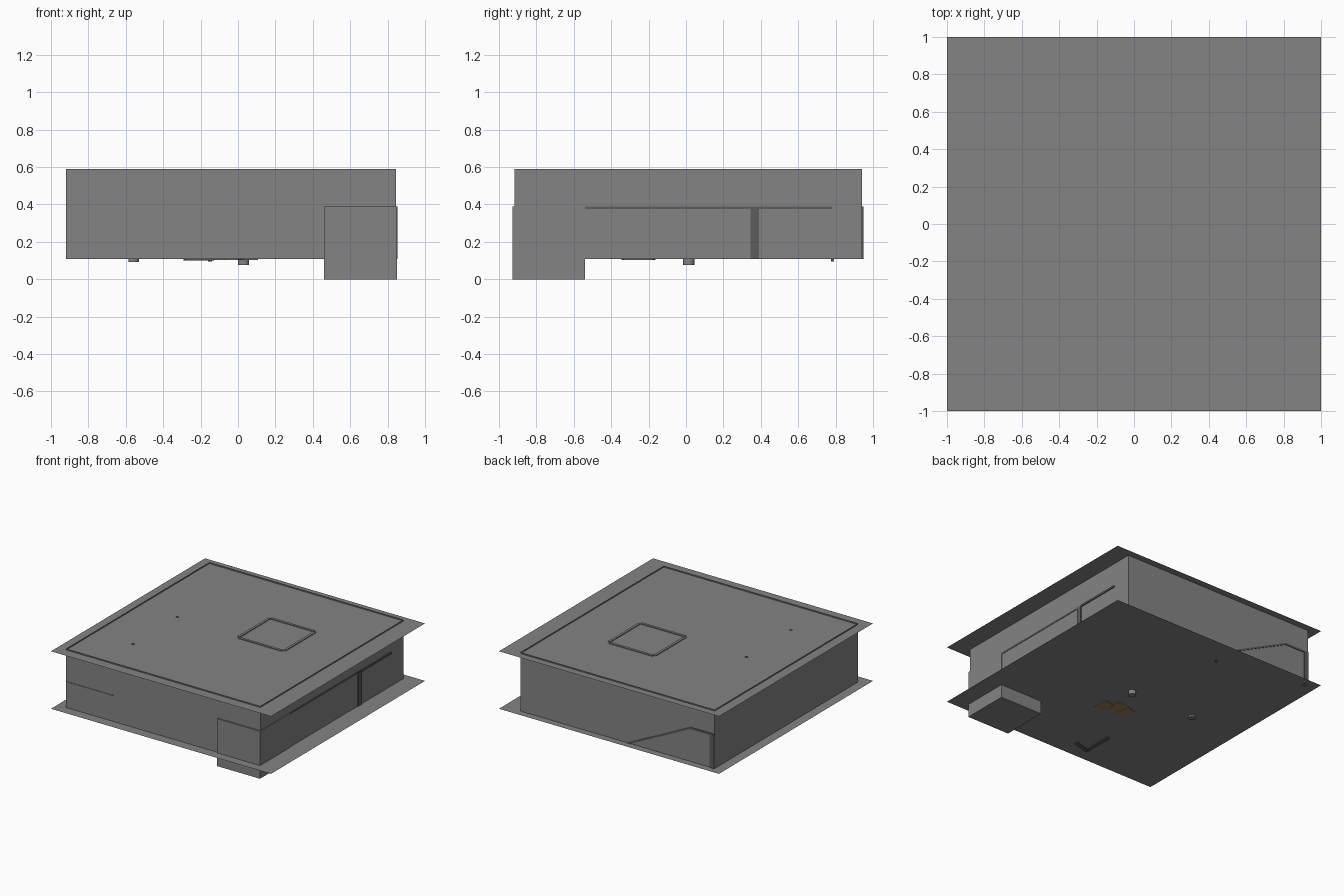
import bpy, bmesh, math

if "Cube" in bpy.data.objects:
    bpy.data.objects.remove(bpy.data.objects["Cube"])


def mat(name, rgb):
    m = bpy.data.materials.new(name)
    m.diffuse_color = (*rgb, 1)
    m.use_nodes = True
    m.node_tree.nodes["Principled BSDF"].inputs["Base Color"].default_value = m.diffuse_color
    return m


GREY = mat("plain_grey", (0.23, 0.23, 0.23))
MID = mat("dark_grey", (0.11, 0.11, 0.11))
BROWN = mat("brown_wood", (0.33, 0.2, 0.07))

X0, X1, Y0, Y1 = -0.92, 0.845, -0.917, 0.942   # wall lines
FLOOR, CEIL, TOP = 0.108, 0.58, 0.59


def finish(name, bm, m):
    me = bpy.data.meshes.new(name)
    bm.to_mesh(me)
    bm.free()
    me.materials.append(m)
    ob = bpy.data.objects.new(name, me)
    bpy.context.collection.objects.link(ob)
    return ob


def box(name, x, y, z, m=GREY, turn=0):
    bm = bmesh.new()
    bmesh.ops.create_cube(bm, size=1)
    for v in bm.verts:
        v.co.x *= x[1] - x[0]
        v.co.y *= y[1] - y[0]
        v.co.z *= z[1] - z[0]
    ob = finish(name, bm, m)
    ob.location = [(a + b) / 2 for a, b in (x, y, z)]
    ob.rotation_euler.z = math.radians(turn)
    return ob


def sheet(name, pts, m=GREY, push=None):
    """Flat face, optionally extruded."""
    bm = bmesh.new()
    f = bm.faces.new([bm.verts.new(p) for p in pts])
    if push:
        r = bmesh.ops.extrude_face_region(bm, geom=[f], use_keep_orig=True)
        for v in r["geom"]:
            if isinstance(v, bmesh.types.BMVert):
                v.co.y += push
        bmesh.ops.recalc_face_normals(bm, faces=bm.faces)
    return finish(name, bm, m)


def leg(name, x, y, z, r):
    bm = bmesh.new()
    bmesh.ops.create_cone(bm, cap_ends=True, segments=16, radius1=r, radius2=r,
                          depth=FLOOR + 0.02 - z)
    ob = finish(name, bm, GREY)
    ob.location = (x, y, (z + FLOOR + 0.02) / 2)


# floor and ceiling sheets, wider than the walls
for name, z in (("floor", FLOOR), ("ceiling", CEIL)):
    sheet(name, [(-1, -1, z), (1, -1, z), (1, 1, z), (-1, 1, z)])

# thin walls that rise slightly above the ceiling
corners = [(X0, Y0), (X1, Y0), (X1, Y1), (X0, Y1)]
for i, name in enumerate(("front_wall", "right_wall", "back_wall", "left_wall")):
    a, b = corners[i], corners[(i + 1) % 4]
    sheet(name, [(*a, FLOOR), (*b, FLOOR), (*b, TOP), (*a, TOP)])

# corner cabinet reaching down below the floor
box("corner_cabinet", (0.46, 0.85), (-0.928, -0.54), (0, 0.39))

# square trim showing through the ceiling
T = (0.57, 0.587)
for i, e in enumerate((-0.006, 0.41)):
    box(f"ceiling_trim_side_{i}", (e, e + 0.02), (0.003, 0.4), T)
for i, e in enumerate((-0.017, 0.4)):
    box(f"ceiling_trim_end_{i}", (0.013, 0.407), (e, e + 0.02), T)

# tips of two hanging fixtures above the ceiling
for i, y in enumerate((-0.55, 0.03)):
    box(f"fixture_tip_{i}", (-0.58, -0.56), (y - 0.004, y + 0.004), (0.56, 0.587))

# counter edge and its side panel along the right wall
box("counter_near", (0.5, 0.848), (-0.55, 0.39), (0.375, 0.39), MID)
box("counter_far", (0.5, 0.853), (0.39, 0.78), (0.375, 0.39), MID)
box("counter_panel", (0.5, 0.852), (0.345, 0.39), (FLOOR, 0.38), MID)

# sloping rail with post on the back wall
sheet("sloping_rail", [(-0.125, 0.94, FLOOR), (-0.70, 0.94, 0.39), (X0, 0.94, 0.39),
                       (X0, 0.94, 0.375), (-0.70, 0.94, 0.375), (-0.155, 0.94, FLOOR)],
      MID, 0.008)
box("rail_panel_post", (X0, -0.88), (0.9, 0.949), (FLOOR, 0.385), MID)

# shelf edge on the front wall
box("front_shelf", (X0, -0.49), (-0.921, -0.7), (0.318, 0.323))

# table legs and other pieces poking below the floor
leg("table_leg_centre", 0.03, 0.015, 0.075, 0.03)
leg("table_leg_left", -0.558, 0.015, 0.093, 0.028)
box("floor_bar", (-0.29, -0.26), (-0.86, -0.63), (0.1, 0.13), MID)
box("floor_bar_foot", (-0.29, -0.13), (-0.88, -0.85), (0.1, 0.13), MID, 15)
box("small_peg", (-0.16, -0.14), (0.775, 0.79), (0.095, 0.12), MID)

# brown boards just under the floor
for i, (x, y) in enumerate(((-0.12, -0.25), (-0.03, -0.23), (0.06, -0.28))):
    box(f"brown_board_{i}", (x - 0.04, x + 0.04), (y - 0.06, y + 0.06),
        (0.103, 0.111), BROWN, (12, -10, 8)[i])
